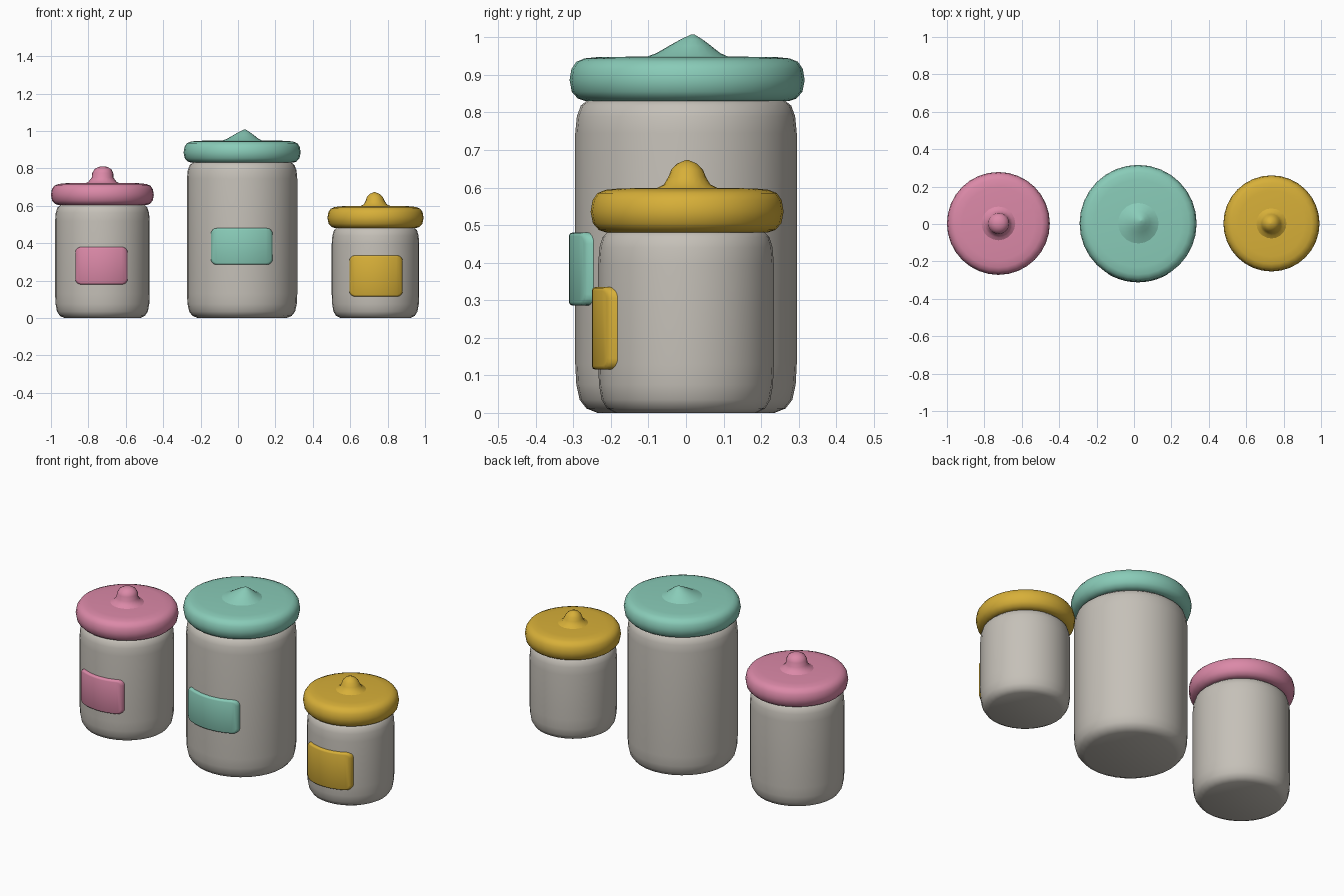
import bpy, bmesh, math

cube = bpy.data.objects.get("Cube")
if cube:
    bpy.data.objects.remove(cube, do_unlink=True)


def material(name, color):
    m = bpy.data.materials.new(name)
    m.use_nodes = True
    m.diffuse_color = (*color, 1)
    m.node_tree.nodes["Principled BSDF"].inputs["Base Color"].default_value = (*color, 1)
    return m


def finish(bm, name, mat, loc, angle=60):
    bmesh.ops.recalc_face_normals(bm, faces=bm.faces)
    mesh = bpy.data.meshes.new(name)
    bm.to_mesh(mesh)
    bm.free()
    mesh.materials.append(mat)
    obj = bpy.data.objects.new(name, mesh)
    bpy.context.collection.objects.link(obj)
    obj.location = loc
    bpy.ops.object.select_all(action='DESELECT')
    obj.select_set(True)
    bpy.context.view_layer.objects.active = obj
    bpy.ops.object.shade_smooth_by_angle(angle=math.radians(angle))
    return obj


def lathe(name, rings, mat, loc, lean=(0, 0), sides=32):
    """Stack circles (radius, z), optionally leaning, and cap both ends."""
    bm = bmesh.new()
    z0, z1 = rings[0][1], rings[-1][1]
    loops = []
    for r, z in rings:
        t = (z - z0) / (z1 - z0)
        loops.append([bm.verts.new((lean[0] * t + r * math.cos(2 * math.pi * i / sides),
                                    lean[1] * t + r * math.sin(2 * math.pi * i / sides), z))
                      for i in range(sides)])
    for a, b in zip(loops, loops[1:]):
        for i in range(sides):
            j = (i + 1) % sides
            bm.faces.new((a[i], a[j], b[j], b[i]))
    bm.faces.new(loops[0][::-1])
    bm.faces.new(loops[-1])
    return finish(bm, name, mat, loc)


def label(name, radius, width, height, offset, mat, loc):
    """Rounded plaque bent around the jar wall."""
    bm = bmesh.new()
    bmesh.ops.create_cube(bm, size=1)
    thick = 0.034
    for v in bm.verts:
        v.co.x *= width
        v.co.y *= thick
        v.co.z *= height
    # round the four corners, then soften the front rim
    corners = [e for e in bm.edges if abs(e.verts[0].co.y - e.verts[1].co.y) > thick / 2]
    bmesh.ops.bevel(bm, geom=corners, offset=0.03, segments=4, profile=0.5, affect='EDGES')
    front = min(bm.faces, key=lambda f: f.calc_center_median().y)
    bmesh.ops.bevel(bm, geom=list(front.edges), offset=0.01, segments=2, profile=0.5, affect='EDGES')
    cuts = 10
    for i in range(1, cuts):
        bmesh.ops.bisect_plane(bm, geom=bm.verts[:] + bm.edges[:] + bm.faces[:],
                               plane_co=(width * (i / cuts - 0.5), 0, 0), plane_no=(1, 0, 0))
    for v in bm.verts:
        x = v.co.x + offset
        v.co.y = -math.sqrt((radius - v.co.y) ** 2 - x * x)
        v.co.x = x
    return finish(bm, name, mat, loc, 50)


ceramic = material("warm_grey", (0.56, 0.53, 0.48))
pink = material("pink", (0.71, 0.25, 0.39))
teal = material("teal", (0.25, 0.60, 0.48))
yellow = material("mustard", (0.68, 0.43, 0.04))

# knob profiles: radius and height above the lid
round_knob = [(0.10, -0.004), (0.075, 0.008), (0.058, 0.03), (0.056, 0.055), (0.045, 0.075),
              (0.025, 0.087), (0.006, 0.09)]
cone_knob = [(0.12, -0.004), (0.085, 0.01), (0.055, 0.03), (0.03, 0.046), (0.004, 0.06)]
nub_knob = [(0.09, -0.004), (0.062, 0.01), (0.05, 0.03), (0.042, 0.05), (0.026, 0.066),
            (0.004, 0.075)]

# name, x, body radius, body height, lid radius, label (x offset, z, width, height), knob, lean
jars = [
    ("left_side", 0.735, 0.234, 0.485, 0.257, (0.003, 0.225, 0.285, 0.22), nub_knob, (-0.005, 0), yellow),
    ("middle", 0.022, 0.295, 0.835, 0.313, (-0.002, 0.383, 0.33, 0.195), cone_knob, (0.015, 0.015), teal),
    ("right_side", -0.725, 0.253, 0.608, 0.275, (-0.005, 0.28, 0.28, 0.2), round_knob, (0.003, 0), pink),
]

for side, x, r, h, lid_r, (lx, lz, lw, lh), knob, lean, mat in jars:
    # jar body with a rounded foot and shoulder
    lathe(side + "_jar_body",
          [(r * 0.8, 0), (r * 0.9, 0.012), (r * 0.96, 0.035), (r * 0.99, 0.075), (r, 0.13),
           (r, h - 0.09), (r * 0.985, h - 0.045), (r * 0.95, h - 0.017), (r * 0.88, h)],
          ceramic, (x, 0, 0))
    # overhanging lid
    lathe(side + "_jar_lid",
          [(lid_r - 0.04, 0), (lid_r - 0.022, 0.006), (lid_r - 0.006, 0.024), (lid_r, 0.055),
           (lid_r - 0.005, 0.085), (lid_r - 0.018, 0.104), (lid_r - 0.04, 0.113),
           (lid_r - 0.08, 0.117), (0.05, 0.118)],
          mat, (x, 0.003, h - 0.004))
    # lid knob
    lathe(side + "_lid_knob", knob, mat, (x, 0.003, h + 0.113), lean, 20)
    # label plaque
    label(side + "_label", r, lw, lh, lx, mat, (x, 0, lz))
